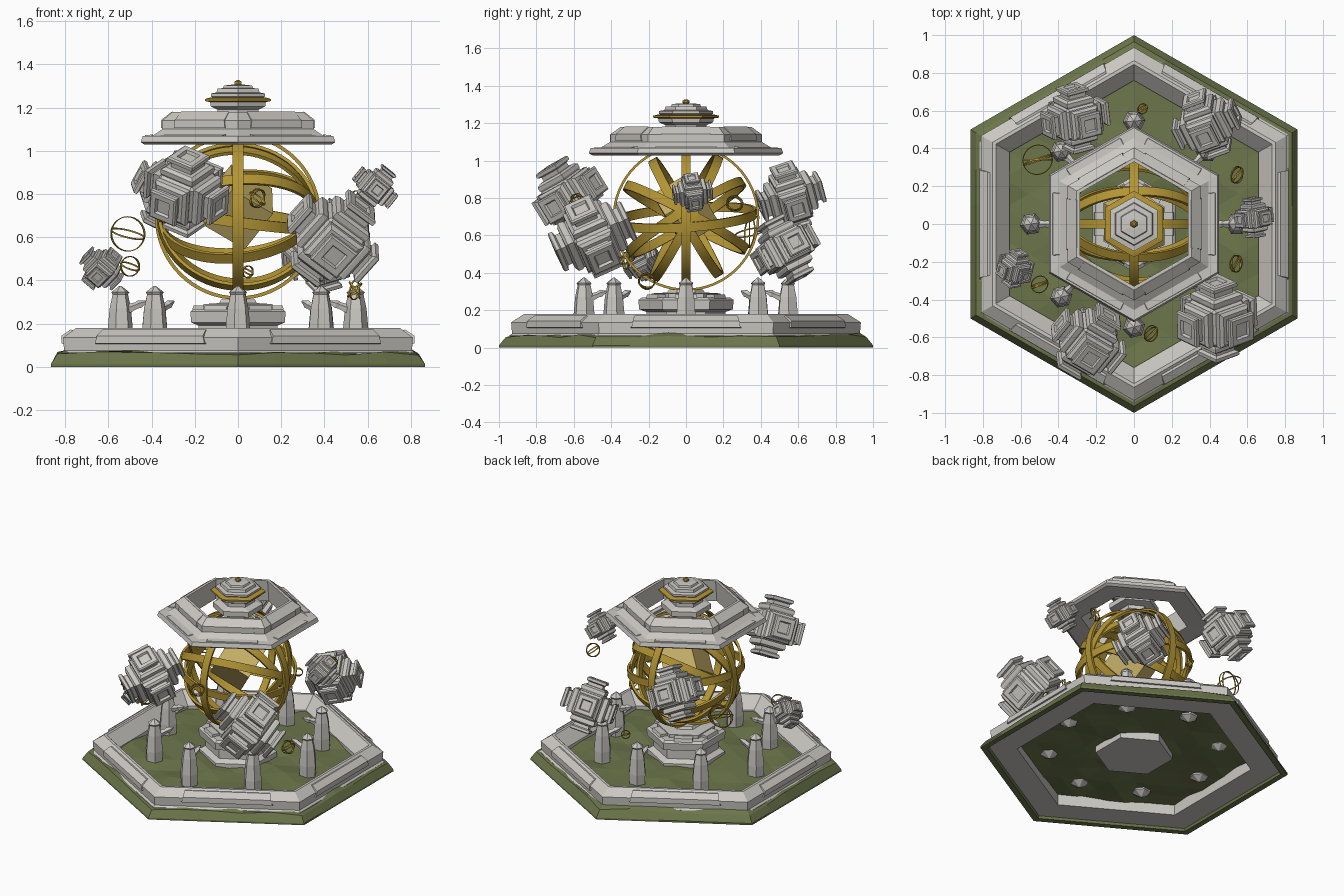
import bpy, bmesh, math, random
from mathutils import Matrix, Vector, Euler

if "Cube" in bpy.data.objects:
    bpy.data.objects.remove(bpy.data.objects["Cube"])

random.seed(4)
C30 = math.cos(math.pi / 6)


def material(name, col):
    m = bpy.data.materials.new(name)
    m.diffuse_color = (*col, 1)
    m.use_nodes = True
    m.node_tree.nodes["Principled BSDF"].inputs["Base Color"].default_value = m.diffuse_color
    return m


STONE = material("pale_stone", (0.60, 0.58, 0.545))
MOSS = material("moss_green", (0.15, 0.18, 0.07))
GOLD = material("old_gold", (0.45, 0.30, 0.035))
CORE = material("light_gold", (0.62, 0.47, 0.15))


def finish(name, bm, mat, smooth=False):
    bmesh.ops.recalc_face_normals(bm, faces=bm.faces)
    me = bpy.data.meshes.new(name)
    bm.to_mesh(me)
    bm.free()
    me.materials.append(mat)
    ob = bpy.data.objects.new(name, me)
    bpy.context.collection.objects.link(ob)
    if smooth:
        bpy.context.view_layer.objects.active = ob
        ob.select_set(True)
        bpy.ops.object.shade_smooth_by_angle(angle=math.radians(35))
        ob.select_set(False)
    return ob


def add_lathe(bm, profile, n, closed, start=math.pi / 2, mat=Matrix()):
    """Sweep (radius, z) points round z; closed joins the last point to the first."""
    rings = []
    for r, z in profile:
        rings.append([bm.verts.new(mat @ Vector((r * math.cos(start + math.tau * i / n),
                                                 r * math.sin(start + math.tau * i / n), z)))
                      for i in range(n)])
    count = len(rings) if closed else len(rings) - 1
    for k in range(count):
        a, b = rings[k], rings[(k + 1) % len(rings)]
        for i in range(n):
            j = (i + 1) % n
            bm.faces.new((a[i], a[j], b[j], b[i]))
    if not closed:
        bm.faces.new(rings[0])
        bm.faces.new(rings[-1])


def lathe(name, profile, mat, n=6, closed=False):
    bm = bmesh.new()
    add_lathe(bm, profile, n, closed)
    return finish(name, bm, mat)


def add_band(bm, r, width, thick, n, mat):
    h = width / 2
    add_lathe(bm, [(r - thick, -h), (r, -h), (r, h), (r - thick, h)], n, True, 0, mat)


def hex_panels(name, profile, half_len, slant, mat, offset=0.0):
    """One raised panel per hexagon side; profile holds (apothem, z) points."""
    bm = bmesh.new()
    for i in range(6):
        rot = Matrix.Rotation(math.radians(60 * i), 4, 'Z')
        ends = []
        for s in (-1, 1):
            ends.append([bm.verts.new(rot @ Vector((a, offset + s * (half_len - slant * k), z)))
                         for k, (a, z) in enumerate(profile)])
        m = len(profile)
        for k in range(m):
            q = (k + 1) % m
            bm.faces.new((ends[0][k], ends[0][q], ends[1][q], ends[1][k]))
        bm.faces.new(ends[0])
        bm.faces.new(ends[1])
    return finish(name, bm, mat)


# Mossy skirt with an uneven upper edge
bm = bmesh.new()
add_lathe(bm, [(0.955, 0), (1.0, 0), (1.0, 0.012), (0.965, 0.058), (0.93, 0.066)], 6, True)
long_edges = [e for e in bm.edges if e.calc_length() > 0.5]
bmesh.ops.subdivide_edges(bm, edges=long_edges, cuts=4, use_grid_fill=True)
for v in bm.verts:
    if v.co.z > 0.05:
        v.co.z += random.uniform(-0.006, 0.014)
finish("moss_skirt", bm, MOSS)

# Mossy lumpy floor
bm = bmesh.new()
bmesh.ops.create_circle(bm, cap_ends=True, cap_tris=True, segments=6, radius=0.80,
                        matrix=Matrix.Translation((0, 0, 0.085)))
if max(v.co.x for v in bm.verts) > 0.75:
    bmesh.ops.rotate(bm, verts=bm.verts, matrix=Matrix.Rotation(math.pi / 6, 3, 'Z'))
bmesh.ops.subdivide_edges(bm, edges=bm.edges, cuts=4, use_grid_fill=True)
bmesh.ops.triangulate(bm, faces=bm.faces)
for v in bm.verts:
    v.co.z += random.uniform(-0.014, 0.014)
finish("moss_floor", bm, MOSS)

# Low stone wall with a raised panel on every side
lathe("stone_wall", [(0.76, 0.015), (0.945, 0.015), (0.945, 0.065), (0.93, 0.075),
                     (0.935, 0.135), (0.865, 0.18), (0.845, 0.18), (0.76, 0.10)], STONE, closed=True)
hex_panels("wall_panel", [(0.80, 0.105), (0.818, 0.108), (0.817, 0.143), (0.775, 0.172),
                          (0.755, 0.168)], 0.30, 0.008, STONE)

# Stepped central pedestal
lathe("pedestal", [(0.25, 0.04), (0.25, 0.11), (0.21, 0.13), (0.21, 0.19), (0.25, 0.205),
                   (0.255, 0.255), (0.235, 0.268), (0.185, 0.268), (0.185, 0.29),
                   (0.10, 0.295), (0.09, 0.312)], STONE)
hex_panels("pedestal_panel", [(0.16, 0.262), (0.212, 0.262), (0.206, 0.284), (0.16, 0.284)],
           0.06, 0, STONE)

# Floating open roof ring
lathe("roof_ring", [(0.345, 1.03), (0.50, 1.028), (0.52, 1.04), (0.51, 1.068), (0.455, 1.07),
                    (0.405, 1.10), (0.405, 1.14), (0.35, 1.18), (0.33, 1.18)], STONE, closed=True)
hex_panels("roof_panel", [(0.33, 1.105), (0.357, 1.105), (0.357, 1.142), (0.305, 1.182),
                          (0.29, 1.17)], 0.14, 0.004, STONE)
hex_panels("roof_eave_panel", [(0.40, 1.06), (0.434, 1.06), (0.430, 1.073), (0.392, 1.075)],
           0.17, 0.003, STONE)

# Stacked finial over the roof opening
lathe("finial_base", [(0.07, 1.06), (0.10, 1.08), (0.10, 1.105), (0.16, 1.115), (0.16, 1.15),
                      (0.11, 1.165), (0.11, 1.19), (0.145, 1.205), (0.15, 1.23)], STONE)
lathe("finial_trim", [(0.15, 1.226), (0.176, 1.23), (0.176, 1.24), (0.15, 1.246)], GOLD)
lathe("finial_top", [(0.13, 1.24), (0.145, 1.252), (0.145, 1.265), (0.115, 1.27),
                     (0.11, 1.288), (0.08, 1.29), (0.075, 1.302), (0.035, 1.306)], STONE)
lathe("finial_knob", [(0.012, 1.30), (0.02, 1.31), (0.018, 1.32), (0.008, 1.327)], GOLD)

# Armillary bands around the core: (radius, width, turn about x, yaw)
SPHERE = Matrix.Translation((0, 0, 0.695))
bm = bmesh.new()
add_band(bm, 0.392, 0.05, 0.013, 64, SPHERE @ Matrix.Rotation(math.pi / 2, 4, 'Y'))
for r, w, turn, yaw in ((0.385, 0.05, 90, 0), (0.375, 0.05, 62, 7), (0.365, 0.05, 32, -7),
                        (0.378, 0.05, 4, 8), (0.37, 0.05, -28, -5), (0.36, 0.05, -60, 6)):
    rot = (Matrix.Rotation(math.radians(yaw), 4, 'Y') @ Matrix.Rotation(math.radians(turn), 4, 'X'))
    add_band(bm, r, w, 0.016, 64, SPHERE @ rot)
finish("sphere_bands", bm, GOLD, True)

# Tilted core block
bm = bmesh.new()
bmesh.ops.create_cube(bm, size=0.23, matrix=Matrix.Translation((0, 0, 0.74))
                      @ Euler((0.62, 0.5, 0.35)).to_matrix().to_4x4())
finish("core_block", bm, CORE)


def add_square(bm, profile, mat):
    add_lathe(bm, [(h * math.sqrt(2), z) for h, z in profile], 4, False, math.pi / 4, mat)


# Floating stone clusters: core cube with a stepped, recessed stub on each face
def cluster(name, loc, R, rot):
    bm = bmesh.new()
    base = (Matrix.Translation(loc) @ Euler([math.radians(a) for a in rot]).to_matrix().to_4x4()
            @ Matrix.Scale(R, 4))
    bmesh.ops.create_cube(bm, size=1.04, matrix=base)
    bmesh.ops.bevel(bm, geom=bm.edges[:], offset=0.10 * R, segments=1, affect='EDGES')
    faces = [Matrix.Rotation(math.pi / 2 * k, 4, 'X') for k in range(4)]
    faces += [Matrix.Rotation(s * math.pi / 2, 4, 'Y') for s in (-1, 1)]
    for f in faces:
        add_square(bm, [(0.42, 0.45), (0.46, 0.55), (0.46, 0.66), (0.38, 0.72), (0.29, 0.72),
                        (0.29, 0.84), (0.37, 0.88), (0.37, 0.97), (0.33, 1.0), (0.20, 1.0),
                        (0.17, 0.93)], base @ f)
    finish(name, bm, STONE)


for i, (loc, R, rot) in enumerate((
        ((-0.31, 0.56, 0.81), 0.175, (20, 25, 15)), ((0.385, 0.53, 0.525), 0.175, (25, -15, 20)),
        ((-0.24, -0.62, 0.81), 0.195, (25, 20, -30)), ((0.44, -0.50, 0.595), 0.215, (30, 35, 20)),
        ((0.635, 0.035, 0.83), 0.105, (10, 38, 12)), ((-0.63, -0.235, 0.455), 0.10, (35, 40, 10)))):
    cluster("stone_cluster_%d" % (i + 1), loc, R, rot)

# Small wire orbs made of two or three crossing hoops
for i, (loc, r) in enumerate((((-0.51, 0.34, 0.615), 0.082), ((-0.50, -0.32, 0.465), 0.048),
                              ((0.045, 0.61, 0.44), 0.030), ((0.09, -0.58, 0.78), 0.046),
                              ((0.545, 0.26, 0.77), 0.047), ((0.54, -0.21, 0.355), 0.047))):
    bm = bmesh.new()
    for rx, ry in ((90, 8), (12, 14), (70, 75)):
        rot = Euler((math.radians(rx + 9 * i), math.radians(ry), 0.3 * i)).to_matrix().to_4x4()
        add_band(bm, r, 0.007, 0.004, 24, Matrix.Translation(loc) @ rot)
    finish("wire_orb_%d" % (i + 1), bm, GOLD, True)

# Ring of eight pointed standing stones, each with a spur leaning inward
for i in range(8):
    bm = bmesh.new()
    place = Matrix.Rotation(math.pi / 4 * i, 4, 'Z') @ Matrix.Translation((0.545, 0, 0))
    add_lathe(bm, [(0.006, 0.05), (0.058, 0.08), (0.06, 0.16), (0.05, 0.27), (0.036, 0.335),
                   (0.042, 0.345), (0.004, 0.375)], 6, False, 0.3 * i, place)
    spur = place @ Matrix.Translation((-0.02, 0, 0.26)) @ Matrix.Rotation(math.radians(-68), 4, 'Y')
    add_lathe(bm, [(0.026, 0), (0.017, 0.06), (0.021, 0.075), (0.003, 0.115)], 5, False, 0, spur)
    finish("standing_stone_%d" % (i + 1), bm, STONE)
